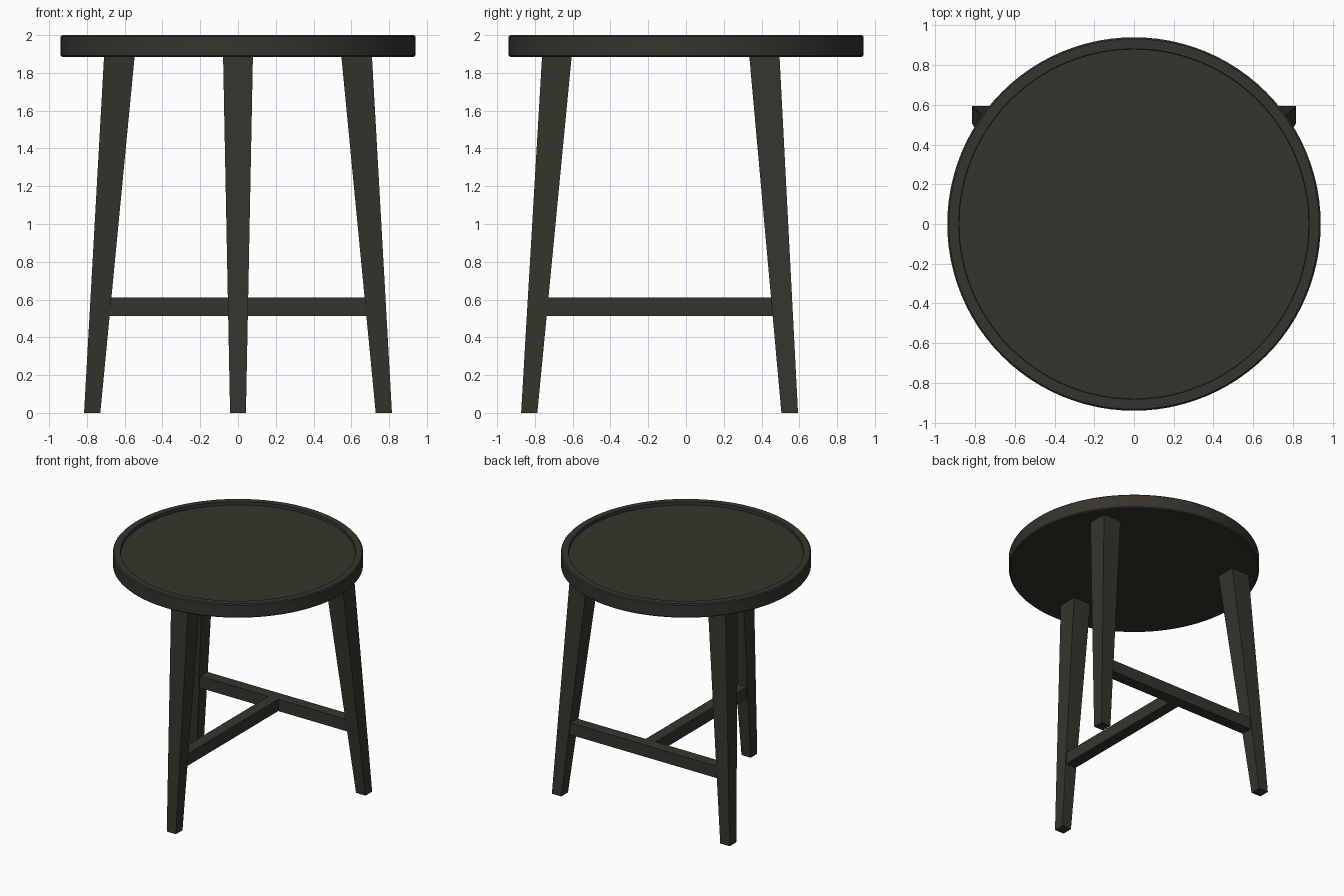
import bpy, bmesh, math

if "Cube" in bpy.data.objects:
    bpy.data.objects.remove(bpy.data.objects["Cube"])

wood = bpy.data.materials.new("dark stained wood")
wood.diffuse_color = (0.036, 0.034, 0.025, 1)
wood.use_nodes = True
wood.node_tree.nodes["Principled BSDF"].inputs["Base Color"].default_value = wood.diffuse_color


def finish(name, bm):
    bmesh.ops.recalc_face_normals(bm, faces=bm.faces)
    mesh = bpy.data.meshes.new(name)
    bm.to_mesh(mesh)
    bm.free()
    mesh.materials.append(wood)
    obj = bpy.data.objects.new(name, mesh)
    bpy.context.collection.objects.link(obj)
    return obj


def tapered_box(name, low, high):
    """Box between two rectangles, each (x0, x1, y0, y1, z)."""
    bm = bmesh.new()
    rings = []
    for x0, x1, y0, y1, z in (low, high):
        rings.append([bm.verts.new(p) for p in
                      ((x0, y0, z), (x1, y0, z), (x1, y1, z), (x0, y1, z))])
    a, b = rings
    bm.faces.new(a[::-1])
    bm.faces.new(b)
    for i in range(4):
        j = (i + 1) % 4
        bm.faces.new((a[i], a[j], b[j], b[i]))
    return finish(name, bm)


def turned(name, profile, n=96):
    """Closed solid of revolution from (radius, z) points, capped at both ends."""
    bm = bmesh.new()
    rings = [[bm.verts.new((r * math.cos(2 * math.pi * i / n),
                            r * math.sin(2 * math.pi * i / n), z))
              for i in range(n)] for r, z in profile]
    for a, b in zip(rings, rings[1:]):
        for i in range(n):
            j = (i + 1) % n
            bm.faces.new((a[i], a[j], b[j], b[i]))
    bm.faces.new(rings[0])
    bm.faces.new(rings[-1])
    return finish(name, bm)


# Round tray top with a raised rim
top = turned("tray_top", [(0.932, 1.885), (0.94, 1.893), (0.94, 1.992),
                          (0.932, 2.0), (0.882, 2.0), (0.88, 1.975)])
bpy.context.view_layer.objects.active = top
top.select_set(True)
bpy.ops.object.shade_smooth_by_angle(angle=math.radians(30))

# Front leg
tapered_box("front_leg", (-0.042, 0.042, -0.873, -0.787, 0),
            (-0.079, 0.079, -0.762, -0.605, 1.89))

# Splayed back legs, mirrored left and right
for side, s in (("left", -1), ("right", 1)):
    low, high = sorted((s * 0.729, s * 0.815)), sorted((s * 0.547, s * 0.709))
    tapered_box(f"back_{side}_leg", (*low, 0.505, 0.593, 0),
                (*high, 0.335, 0.495, 1.89))

# T-shaped stretchers
tapered_box("back_stretcher", (-0.71, 0.71, 0.462, 0.555, 0.512),
            (-0.71, 0.71, 0.462, 0.555, 0.61))
tapered_box("centre_stretcher", (-0.046, 0.046, -0.77, 0.465, 0.512),
            (-0.046, 0.046, -0.77, 0.465, 0.61))
